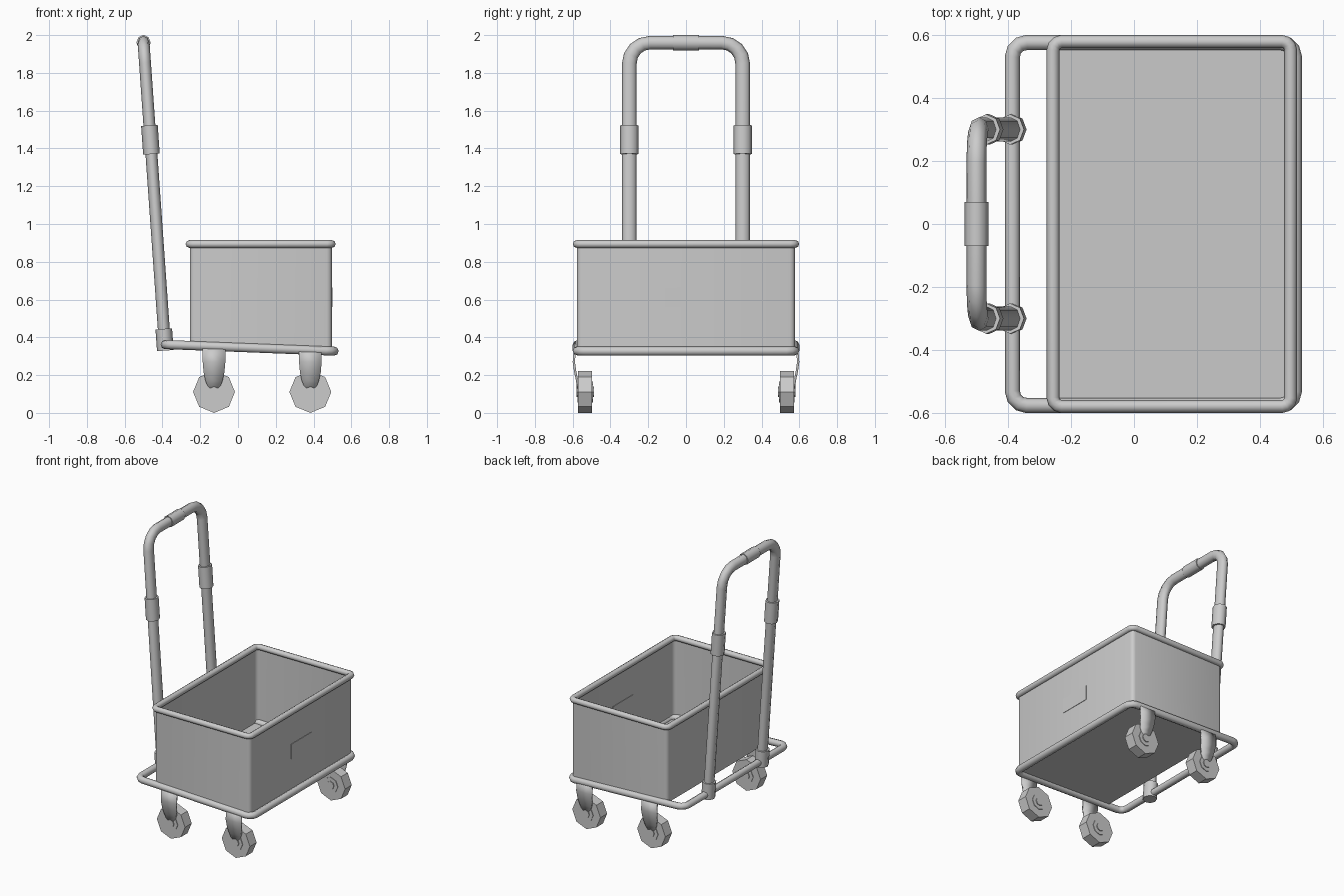
import bpy, bmesh, math
from mathutils import Vector

if "Cube" in bpy.data.objects:
    bpy.data.objects.remove(bpy.data.objects["Cube"])


def finish(obj, name, angle=50):
    obj.name = name
    bpy.ops.object.select_all(action='DESELECT')
    bpy.context.view_layer.objects.active = obj
    obj.select_set(True)
    bpy.ops.object.shade_smooth_by_angle(angle=math.radians(angle))
    return obj


def tube(name, pts, r, closed=False, scale=(1, 1, 1)):
    """Eight-sided pipe along a path, optionally with an oval section."""
    cu = bpy.data.curves.new(name, 'CURVE')
    cu.dimensions = '3D'
    cu.bevel_depth = r
    cu.bevel_resolution = 2
    cu.use_fill_caps = not closed
    sp = cu.splines.new('POLY')
    sp.points.add(len(pts) - 1)
    for p, q in zip(sp.points, pts):
        p.co = (q[0] / scale[0], q[1] / scale[1], q[2] / scale[2], 1)
    sp.use_cyclic_u = closed
    obj = bpy.data.objects.new(name, cu)
    obj.scale = scale
    bpy.context.collection.objects.link(obj)
    bpy.ops.object.select_all(action='DESELECT')
    bpy.context.view_layer.objects.active = obj
    obj.select_set(True)
    bpy.ops.object.convert(target='MESH')
    return finish(bpy.context.object, name)


def rounded(x0, x1, y, r, zfun, seg=3):
    """Rounded rectangle, height given as a function of x."""
    pts = []
    for cx, cy, a0 in ((x1 - r, y - r, 0), (x0 + r, y - r, 90),
                       (x0 + r, r - y, 180), (x1 - r, r - y, 270)):
        for i in range(seg + 1):
            a = math.radians(a0 + 90 * i / seg)
            x = cx + r * math.cos(a)
            pts.append(Vector((x, cy + r * math.sin(a), zfun(x))))
    return pts


def mesh_obj(name, bm):
    bmesh.ops.recalc_face_normals(bm, faces=bm.faces)
    me = bpy.data.meshes.new(name)
    bm.to_mesh(me)
    bm.free()
    obj = bpy.data.objects.new(name, me)
    bpy.context.collection.objects.link(obj)
    return finish(obj, name)


def disc(name, x, y, z, r, depth):
    bpy.ops.mesh.primitive_cylinder_add(vertices=8, radius=r, depth=depth,
                                        location=(x, y, z),
                                        rotation=(math.pi / 2, 0, 0))
    return finish(bpy.context.object, name, 30)


def base_z(x):
    return 0.327 + (0.509 - x) * 0.039


# sloping base frame and top rim
tube("base_frame", rounded(-0.386, 0.509, 0.576, 0.045, base_z), 0.024, True)
tube("top_rim", rounded(-0.257, 0.497, 0.579, 0.027, lambda x: 0.894), 0.0205, True)

# open bin: thin walls with rounded corners and a floor
bm = bmesh.new()
low = [bm.verts.new(p) for p in rounded(-0.255, 0.497, 0.577, 0.027, base_z)]
top = [bm.verts.new(p) for p in rounded(-0.255, 0.497, 0.577, 0.027, lambda x: 0.894)]
n = len(low)
for i in range(n):
    j = (i + 1) % n
    bm.faces.new((low[i], low[j], top[j], top[i]))
bm.faces.new(low)
mesh_obj("bin", bm)

# flat plate in the end wall
bpy.ops.mesh.primitive_cube_add(size=1, location=(0.497, 0, 0.612))
plate = bpy.context.object
plate.scale = (0.006, 0.23, 0.104)
plate.name = "end_plate"

# U-shaped push handle, leaning back
def lean(y, z):
    return Vector((-0.387 - (z - 0.36) * 0.0706, y, z))


OVAL = (1, 1.23, 1.13)
half = [(0.3, 0.36)]
for i in range(5):
    a = math.radians(90 * i / 4)
    half.append((0.19 + 0.11 * math.cos(a), 1.85 + 0.11 * math.sin(a)))
path = [lean(y, z) for y, z in half] + [lean(-y, z) for y, z in reversed(half)]
tube("handle", path, 0.0315, scale=OVAL)
tube("grip", [lean(-0.07, 1.96), lean(0.07, 1.96)], 0.038, scale=(1, 1, 1.08))
for s, side in ((1, "back"), (-1, "front")):
    tube("height_clamp_" + side, [lean(0.3 * s, 1.37), lean(0.3 * s, 1.522)],
         0.044, scale=(1, 1.1, 1))
    tube("socket_" + side, [lean(0.3 * s, 0.33), lean(0.3 * s, 0.445)],
         0.044, scale=(1, 1.1, 1))

# casters: wheel, hub, axle and a curved one-sided bracket
ROWS = [(0.345, 0.588, 0.060), (0.27, 0.594, 0.060), (0.215, 0.586, 0.055),
        (0.17, 0.576, 0.045), (0.145, 0.573, 0.035), (0.125, 0.573, 0.015)]
for x, end in ((-0.127, "left"), (0.383, "right")):
    for s, side in ((1, "back"), (-1, "front")):
        tag = "_" + end + "_" + side
        disc("wheel" + tag, x, s * 0.534, 0.111, 0.111, 0.074)
        disc("hub" + tag, x, s * 0.534, 0.111, 0.055, 0.082)
        disc("axle" + tag, x, s * 0.534, 0.111, 0.028, 0.094)
        bm = bmesh.new()
        rows = [(bm.verts.new((x - w, s * y, z)), bm.verts.new((x + w, s * y, z)))
                for z, y, w in ROWS]
        for a, b in zip(rows, rows[1:]):
            bm.faces.new((a[0], a[1], b[1], b[0]))
        bracket = mesh_obj("bracket" + tag, bm)
        mod = bracket.modifiers.new("thickness", 'SOLIDIFY')
        mod.thickness = 0.012
        mod.offset = 0
